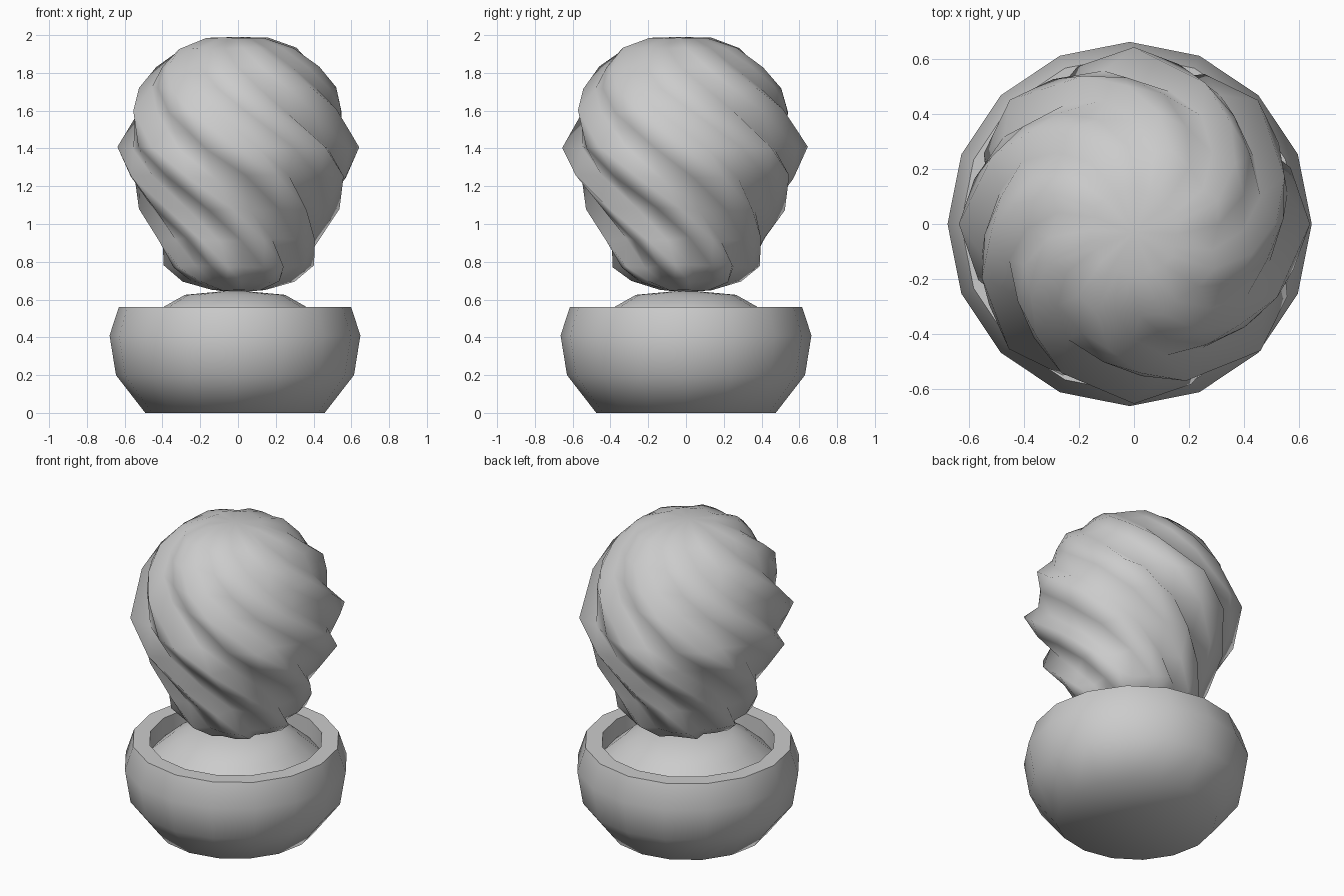
import bpy, bmesh, math, random

if "Cube" in bpy.data.objects:
    bpy.data.objects.remove(bpy.data.objects["Cube"])

random.seed(4)


def make(name, rings, angle):
    """Skin a stack of closed rings; one-point rings become poles."""
    bm = bmesh.new()
    rows = [[bm.verts.new(p) for p in ring] for ring in rings]
    for a, b in zip(rows, rows[1:]):
        n = max(len(a), len(b))
        for i in range(n):
            j = (i + 1) % n
            if len(a) == 1:
                bm.faces.new((a[0], b[j], b[i]))
            elif len(b) == 1:
                bm.faces.new((a[i], a[j], b[0]))
            else:
                bm.faces.new((a[i], a[j], b[j], b[i]))
    bmesh.ops.recalc_face_normals(bm, faces=bm.faces)
    me = bpy.data.meshes.new(name)
    bm.to_mesh(me)
    bm.free()
    ob = bpy.data.objects.new(name, me)
    bpy.context.collection.objects.link(ob)
    bpy.ops.object.select_all(action='DESELECT')
    ob.select_set(True)
    bpy.context.view_layer.objects.active = ob
    bpy.ops.object.shade_smooth_by_angle(angle=math.radians(angle))
    return ob


def lathe(name, profile, sides, cx, angle):
    rings = []
    for r, z in profile:
        n = sides if r else 1
        rings.append([(cx + r * math.cos(math.tau * i / n),
                       r * math.sin(math.tau * i / n), z) for i in range(n)])
    return make(name, rings, angle)


# Round pot with a thick rim, 16 sides, softly shaded into its base
lathe("pot", [(0, 0), (0.475, 0), (0.63, 0.2), (0.664, 0.41), (0.615, 0.56),
              (0.515, 0.56), (0.51, 0.44)], 16, -0.016, 60)

# Domed soil inside the pot
lathe("soil", [(0.515, 0.44), (0.38, 0.56), (0.265, 0.625), (0, 0.65)],
      16, -0.016, 40)

# Twisted plant: soft diagonal folds wrapped round a bulb, flattening on top
FOLDS, TWIST = 8, 2.3
profile = [(0, 0.64), (0.13, 0.65), (0.27, 0.695), (0.365, 0.775), (0.41, 0.92),
           (0.49, 1.08), (0.57, 1.25), (0.605, 1.4), (0.545, 1.6), (0.5, 1.72),
           (0.42, 1.83), (0.31, 1.93), (0.16, 1.985), (0, 1.99)]
section = [(0.0, -0.04), (0.4, 0.0), (0.75, 0.04)]
strength = [random.uniform(0.8, 1.3) for _ in range(FOLDS)]
rings = []
for r, z in profile:
    if r == 0:
        rings.append([(0, -0.03 if z > 1 else 0, z)])
        continue
    ring = []
    fade = min(1, r / 0.45) * (1 if z < 1.65 else 0.6)
    lean = -0.03 * max(0, (z - 1.4) / 0.6)
    for f in range(FOLDS):
        for u, h in section:
            a = math.tau * (f + u - 0.75) / FOLDS + TWIST * (1.4 - z)
            rr = r + h * strength[f] * fade
            ring.append((rr * math.cos(a), rr * math.sin(a) + lean,
                         z + random.uniform(-0.01, 0.01) * fade))
    rings.append(ring)
make("twisted_plant", rings, 100)
